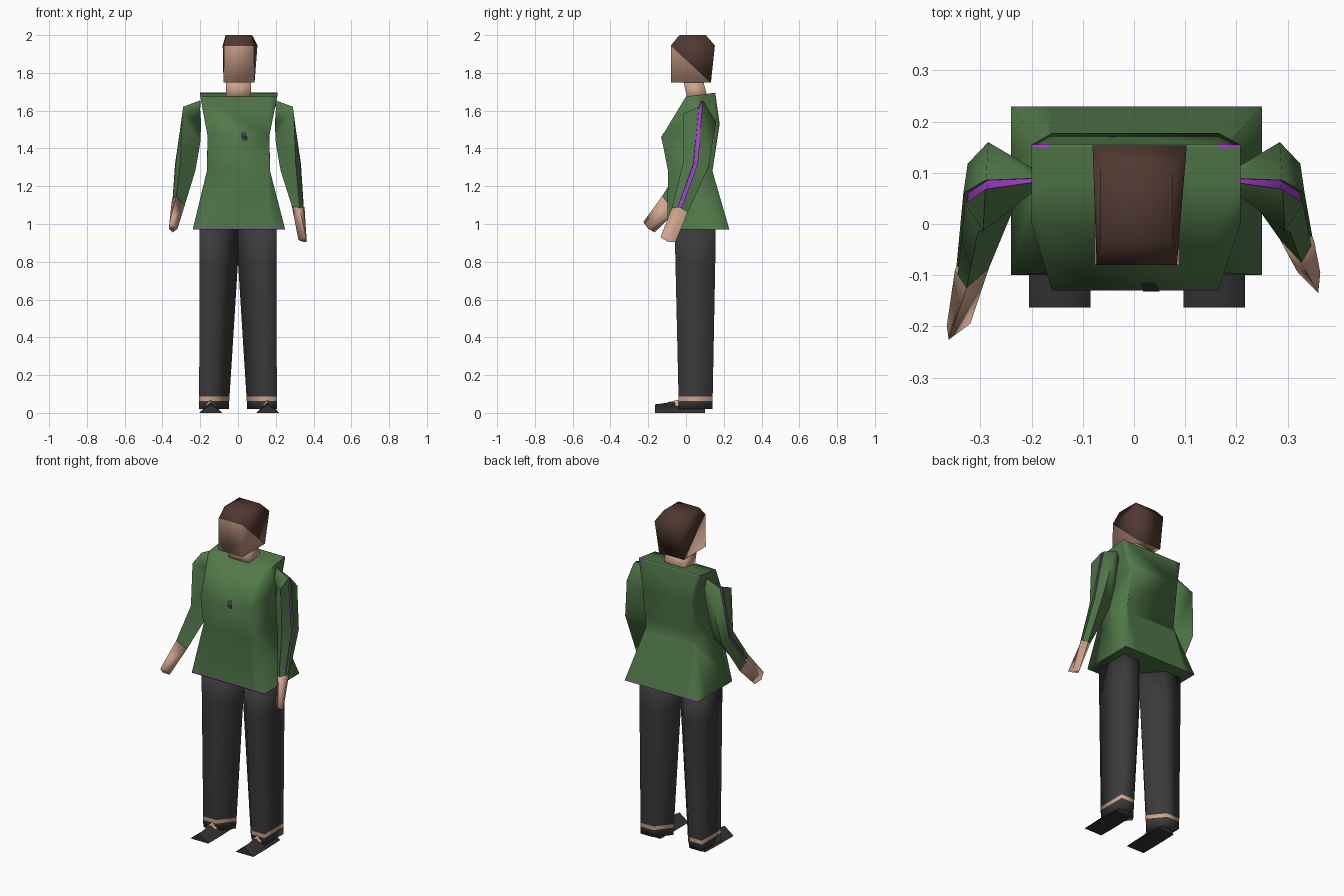
import bpy, bmesh, math
from mathutils import Vector

if "Cube" in bpy.data.objects:
    bpy.data.objects.remove(bpy.data.objects["Cube"])


def material(name, rgb):
    m = bpy.data.materials.new(name)
    m.diffuse_color = (*rgb, 1)
    m.use_nodes = True
    m.node_tree.nodes["Principled BSDF"].inputs["Base Color"].default_value = m.diffuse_color
    return m


GREEN = material("green cloth", (0.082, 0.19, 0.067))
PURPLE = material("purple trim", (0.38, 0.045, 0.62))
GREY = material("dark grey cloth", (0.043, 0.043, 0.045))
SHOE = material("shoe charcoal", (0.032, 0.032, 0.033))
SKIN = material("skin", (0.62, 0.375, 0.265))
HAIR = material("brown hair", (0.082, 0.041, 0.031))


def rect(x0, x1, yf, yb, z, zb=None):
    """Four-sided ring; zb lifts or drops the back edge."""
    zb = z if zb is None else zb
    return [(x0, yf, z), (x1, yf, z), (x1, yb, zb), (x0, yb, zb)]


def loft(name, rings, mats, cuts=(), rule=None, side_rule=None, angle=100):
    """Skin closed rings, add caps, cut by planes and colour by rule."""
    bm = bmesh.new()
    loops = [[bm.verts.new(p) for p in r] for r in rings]
    n = len(loops[0])
    for a, b in zip(loops, loops[1:]):
        for k in range(n):
            j = (k + 1) % n
            f = bm.faces.new((a[k], a[j], b[j], b[k]))
            if side_rule:
                f.material_index = side_rule(k)
    bm.faces.new(loops[0])
    bm.faces.new(loops[-1])
    for co, no in cuts:
        bmesh.ops.bisect_plane(bm, geom=bm.verts[:] + bm.edges[:] + bm.faces[:],
                               plane_co=co, plane_no=no, dist=1e-5)
    bmesh.ops.recalc_face_normals(bm, faces=bm.faces[:])
    if rule:
        for f in bm.faces:
            f.material_index = rule(f.calc_center_median())
    mesh = bpy.data.meshes.new(name)
    bm.to_mesh(mesh)
    bm.free()
    for m in mats:
        mesh.materials.append(m)
    ob = bpy.data.objects.new(name, mesh)
    bpy.context.collection.objects.link(ob)
    bpy.ops.object.select_all(action='DESELECT')
    ob.select_set(True)
    bpy.context.view_layer.objects.active = ob
    bpy.ops.object.shade_smooth_by_angle(angle=math.radians(angle))
    return ob


UP = (0, 0, 1)


# Flared jumper: thin trim on the hem, small trim at the back shoulder corners
def jumper_rule(c):
    in_hem = 0.9705 < c.z < 0.977
    hem = in_hem and (c.y < -0.09 or (c.y > 0.2 and abs(c.x) > 0.165))
    corner = c.z > 1.686 and abs(c.x) > 0.163 and c.y > 0.149
    return 1 if hem or corner else 0


loft("jumper", [
    rect(-0.24, 0.25, -0.10, 0.23, 0.97),
    rect(-0.165, 0.17, -0.095, 0.14, 1.28),
    rect(-0.16, 0.165, -0.13, 0.178, 1.46, 1.53),
    rect(-0.20, 0.208, 0.0, 0.155, 1.675, 1.695),
], [GREEN, PURPLE], cuts=[((0, 0, 0.977), UP), ((0, 0, 1.686), UP),
                          ((0, 0.149, 0), (0, 1, 0)),
                          ((0.165, 0, 0), (1, 0, 0)), ((-0.165, 0, 0), (1, 0, 0))],
    rule=jumper_rule)

# Plain dark patch lying on the chest
loft("chest_patch", [rect(0.025, 0.05, -0.1275, -0.122, 1.443),
                     rect(0.018, 0.05, -0.1315, -0.122, 1.460),
                     rect(0.014, 0.04, -0.1160, -0.108, 1.485)], [GREY], angle=40)

# Neck, leaning back into the collar
loft("neck", [rect(-0.064, 0.07, 0.010, 0.12, 1.65),
              rect(-0.064, 0.07, -0.015, 0.09, 1.76)], [SKIN])

# Head: hair and face meet on a slanted plane
slant = Vector((0, 0.195, 0.21)).normalized()
hairline = Vector((0, -0.080, 1.943))
loft("head", [
    rect(-0.077, 0.088, -0.080, 0.132, 1.75),
    [(-0.073, -0.080, 1.945), (0.084, -0.080, 1.945),
     (0.103, 0.153, 1.945), (-0.081, 0.153, 1.945)],
    rect(-0.065, 0.075, -0.035, 0.105, 2.0),
], [SKIN, HAIR], cuts=[(hairline, slant)],
    rule=lambda c: 1 if (c - hairline).dot(slant) > 0 else 0)

# Arms: each ring is front, outer ridge, back, inner (right-hand side)
ROOT = [(0.20, 0.060, 1.60), (0.20, 0.085, 1.665), (0.20, 0.110, 1.60), (0.195, 0.08, 1.53)]
SHOULDER = [(0.295, -0.014, 1.585), (0.29, 0.078, 1.625), (0.285, 0.160, 1.54), (0.20, 0.075, 1.43)]
ELBOW = [(0.305, -0.015, 1.325), (0.335, 0.050, 1.32), (0.325, 0.118, 1.30), (0.225, 0.055, 1.285)]
CUFF_R = [(0.327, -0.075, 1.085), (0.352, -0.033, 1.09), (0.335, 0.008, 1.06), (0.285, -0.030, 1.095)]
TIP_R = [(0.360, -0.135, 0.930), (0.364, -0.095, 0.905), (0.345, -0.055, 0.905), (0.320, -0.095, 0.915)]
CUFF_L = [(0.327, -0.125, 1.150), (0.350, -0.090, 1.13), (0.330, -0.045, 1.075), (0.283, -0.085, 1.095)]
TIP_L = [(0.362, -0.226, 1.010), (0.366, -0.200, 0.975), (0.345, -0.165, 0.955), (0.320, -0.195, 0.975)]


def stripe_ring(ring):
    """Open the outer ridge into a narrow groove whose floor is the stripe."""
    f, o, b, i = map(Vector, ring)
    o1 = o + (f - o).normalized() * 0.011
    o2 = o + (b - o).normalized() * 0.011
    sink = (i - o).normalized() * 0.010
    return [f, o1, o1 + sink, o2 + sink, o2, b, i]


for side, s, cuff, tip in (("right", 1, CUFF_R, TIP_R), ("left", -1, CUFF_L, TIP_L)):
    def flip(ring):
        return [(s * p[0], p[1], p[2]) for p in ring]
    sleeve = [flip(stripe_ring(r)) for r in (ROOT, SHOULDER, ELBOW, cuff)]
    loft(side + "_sleeve", sleeve, [GREEN, PURPLE],
         side_rule=lambda k: 1 if k == 2 else 0, angle=80)
    loft(side + "_hand", [flip(cuff), flip(tip)], [SKIN])

# Trouser legs: square outside, ridged inside, bare ankle band near the bottom
for side, s, shift in (("right", 1, 0.004), ("left", -1, -0.004)):
    def leg(xi, xo, yf, yb, z):
        xi, xo = s * xi + (shift if z < 0.5 else 0), s * xo
        xm = xi + (xo - xi) * 0.46
        return [(xo, yf, z), (xo, yb, z), (xm, yb, z), (xi, (yf + yb) / 2, z), (xm, yf, z)]
    loft(side + "_trouser_leg", [
        leg(0.045, 0.206, -0.038, 0.14, 0.02),
        leg(0.0, 0.203, -0.056, 0.155, 0.80),
        leg(0.0, 0.203, -0.060, 0.155, 0.985),
    ], [GREY, SKIN], cuts=[((0, 0, 0.064), UP), ((0, 0, 0.086), UP)],
        rule=lambda c: 1 if 0.064 < c.z < 0.086 else 0)

    # Wedge shoe with a ridge, and bare skin on the instep
    cx = 0.157 if s > 0 else -0.145

    def wedge(y, w, z, base=0.0):
        return [(cx - w, y, base), (cx + w, y, base), (cx, y, z)]
    loft(side + "_shoe", [wedge(-0.163, 0.06, 0.045), wedge(-0.04, 0.06, 0.062),
                          wedge(0.10, 0.055, 0.05)], [SHOE], angle=85)
    loft(side + "_instep", [wedge(-0.095, 0.004, 0.057, 0.045),
                            wedge(-0.03, 0.036, 0.072, 0.034)], [SKIN], angle=40)
